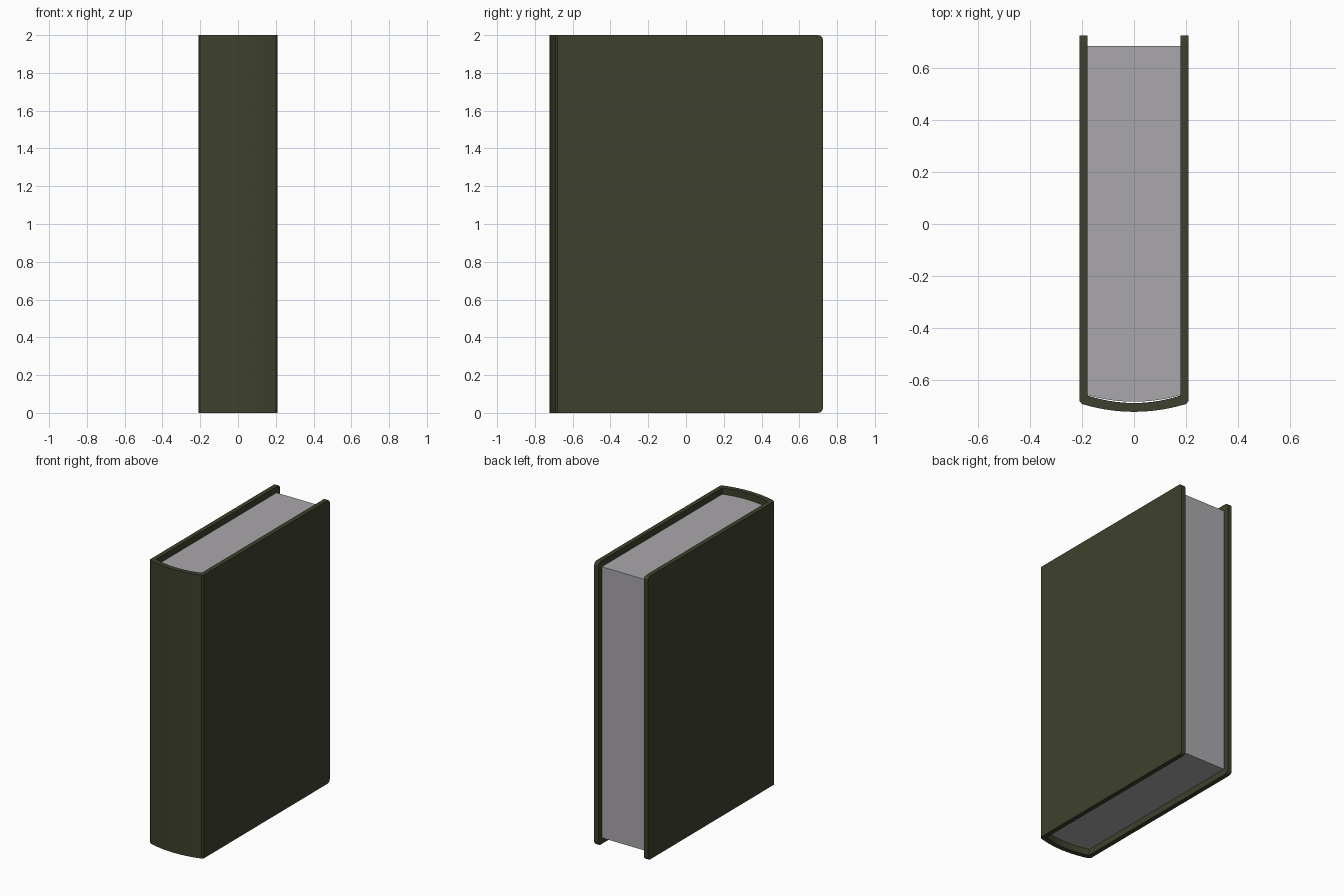
import bpy, bmesh

if "Cube" in bpy.data.objects:
    bpy.data.objects.remove(bpy.data.objects["Cube"])


def material(name, rgb):
    m = bpy.data.materials.new(name)
    m.diffuse_color = (*rgb, 1)
    m.use_nodes = True
    m.node_tree.nodes["Principled BSDF"].inputs["Base Color"].default_value = m.diffuse_color
    return m


def arc(half_width, side_y, mid_y, n=10):
    """Shallow curve across the spine, left to right."""
    pts = []
    for i in range(n + 1):
        t = -1 + 2 * i / n
        pts.append((half_width * t, mid_y + (side_y - mid_y) * t * t))
    return pts


def make_object(name, bm, mat):
    bmesh.ops.recalc_face_normals(bm, faces=bm.faces)
    me = bpy.data.meshes.new(name)
    bm.to_mesh(me)
    bm.free()
    me.materials.append(mat)
    ob = bpy.data.objects.new(name, me)
    bpy.context.collection.objects.link(ob)
    return ob


def extrude_up(bm, faces, height):
    geo = bmesh.ops.extrude_face_region(bm, geom=faces)["geom"]
    verts = [g for g in geo if isinstance(g, bmesh.types.BMVert)]
    bmesh.ops.translate(bm, verts=verts, vec=(0, 0, height))


olive = material("olive cloth", (0.048, 0.052, 0.026))
paper = material("grey paper", (0.40, 0.39, 0.41))

# Cover: two boards joined by a curved spine, one U-shaped strip
BACK = 0.725
outer = [(-0.21, BACK), (-0.21, -0.68)] + arc(0.2, -0.692, -0.722) + [(0.21, -0.68), (0.21, BACK)]
inner = [(-0.178, BACK), (-0.178, -0.655)] + arc(0.177, -0.66, -0.688) + [(0.178, -0.655), (0.178, BACK)]
bm = bmesh.new()
vo = [bm.verts.new((x, y, 0)) for x, y in outer]
vi = [bm.verts.new((x, y, 0)) for x, y in inner]
faces = [bm.faces.new((vo[i], vo[i + 1], vi[i + 1], vi[i])) for i in range(len(vo) - 1)]
extrude_up(bm, faces, 2)
# Rounded outer corners of the boards
corners = [e for e in bm.edges
           if all(v.co.y > BACK - 0.001 for v in e.verts)
           and abs(e.verts[0].co.z - e.verts[1].co.z) < 0.001]
bmesh.ops.bevel(bm, geom=corners, offset=0.025, segments=3, profile=0.5, affect='EDGES')
make_object("cover", bm, olive)

# Page block, set in from the cover on three sides
bm = bmesh.new()
outline = [(-0.178, 0.685)] + arc(0.178, -0.658, -0.683) + [(0.178, 0.685)]
base = bm.faces.new([bm.verts.new((x, y, 0.043)) for x, y in outline])
extrude_up(bm, [base], 1.914)
make_object("pages", bm, paper)
